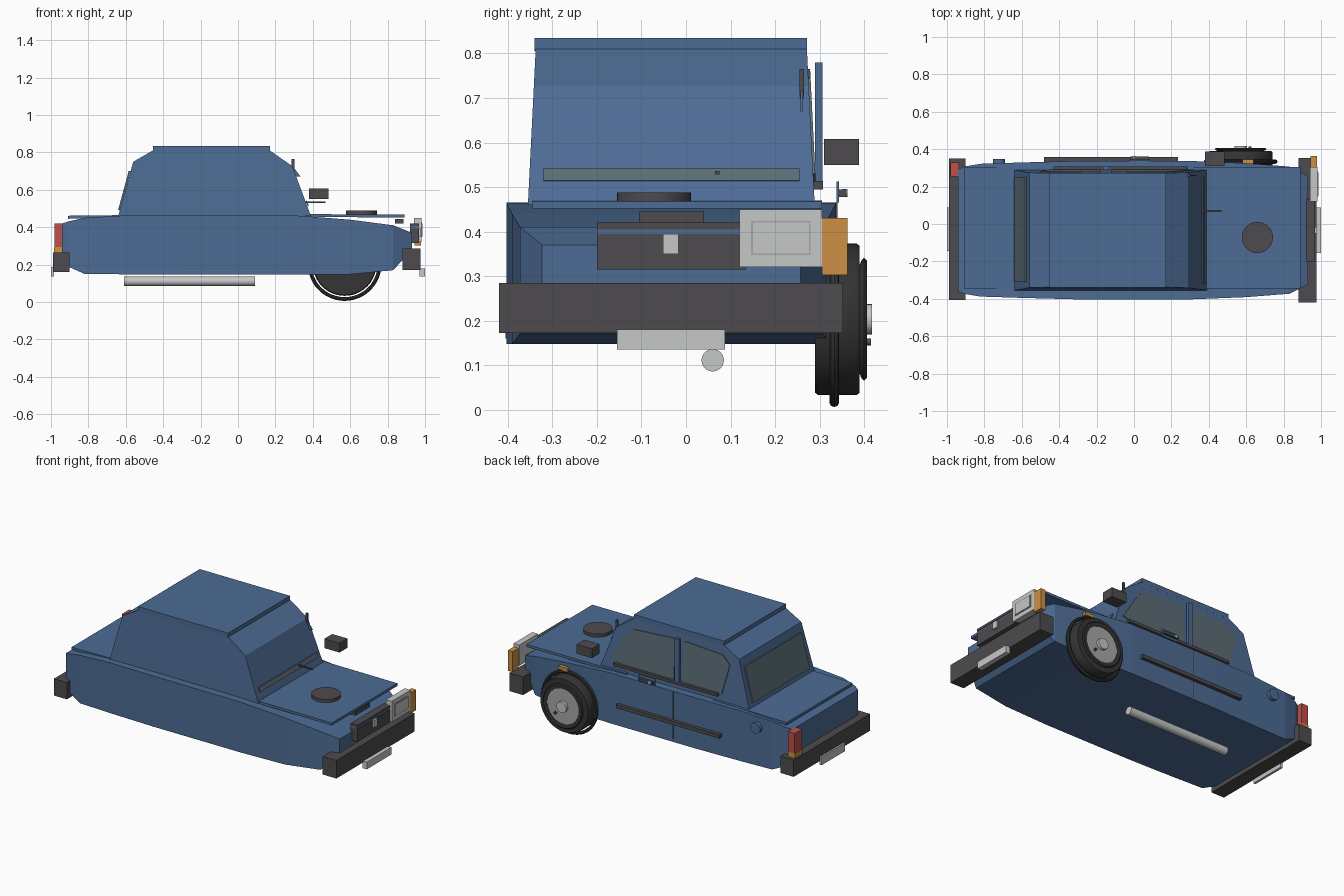
import bpy, bmesh, math
from mathutils import Vector


def mat(name, col):
    m = bpy.data.materials.new(name)
    m.diffuse_color = (*col, 1)
    return m


BLUE = mat("blue paint", (0.075, 0.15, 0.30))
DARK = mat("dark plastic", (0.075, 0.07, 0.075))
BLACK = mat("black rubber", (0.035, 0.035, 0.037))
LIGHT = mat("light grey", (0.56, 0.58, 0.57))
RIM = mat("rim grey", (0.38, 0.39, 0.38))
GLASS = mat("glass", (0.105, 0.155, 0.18))
ORANGE = mat("orange", (0.62, 0.28, 0.06))
RED = mat("red", (0.50, 0.08, 0.07))
CY = -0.033  # centre line of the body


def finish(name, bm, material, smooth=False):
    bmesh.ops.recalc_face_normals(bm, faces=bm.faces)
    me = bpy.data.meshes.new(name)
    bm.to_mesh(me)
    bm.free()
    me.materials.append(material)
    ob = bpy.data.objects.new(name, me)
    bpy.context.collection.objects.link(ob)
    if smooth:
        bpy.context.view_layer.objects.active = ob
        ob.select_set(True)
        bpy.ops.object.shade_smooth_by_angle(angle=math.radians(40))
        ob.select_set(False)
    return ob


def loft(name, rings, material, smooth=False, closed=False):
    """Skin equal-length rings of points; cap the ends unless closed."""
    bm = bmesh.new()
    vs = [[bm.verts.new(p) for p in r] for r in rings]
    n = len(rings[0])
    for a, b in list(zip(vs, vs[1:])) + ([(vs[-1], vs[0])] if closed else []):
        for i in range(n):
            bm.faces.new((a[i], a[(i + 1) % n], b[(i + 1) % n], b[i]))
    if not closed:
        bm.faces.new(vs[0])
        bm.faces.new(vs[-1])
    return finish(name, bm, material, smooth)


def box(name, x, y, z, material):
    rings = [[(a, y[0], z[0]), (a, y[1], z[0]), (a, y[1], z[1]), (a, y[0], z[1])] for a in x]
    return loft(name, rings, material)


def disc(name, centre, axis, r, depth, material, n=40):
    """Cylinder centred on a point along axis 0, 1 or 2."""
    rings = []
    for s in (-0.5, 0.5):
        ring = []
        for i in range(n):
            t = 2 * math.pi * i / n
            o = [r * math.cos(t), r * math.sin(t)]
            o.insert(axis, s * depth)
            ring.append(Vector(centre) + Vector(o))
        rings.append(ring)
    return loft(name, rings, material, True)


def ring_y(name, centre, profile, material, n=48):
    """Closed (radius, y) profile turned about an axis parallel to y."""
    rings = []
    for i in range(n):
        t = 2 * math.pi * i / n
        rings.append([(centre[0] + r * math.cos(t), y, centre[1] + r * math.sin(t)) for r, y in profile])
    return loft(name, rings, material, True, True)


def extrude_plate(name, pts, offset, material):
    off = Vector(offset)
    return loft(name, [pts, [Vector(p) + off for p in pts]], material)


# Lower body: x, half width, bottom, top
stations = [(-0.94, 0.325, 0.25, 0.42), (-0.91, 0.34, 0.19, 0.43), (-0.82, 0.355, 0.15, 0.45),
            (-0.6, 0.362, 0.148, 0.463), (-0.3, 0.37, 0.148, 0.465), (0.3, 0.37, 0.148, 0.463),
            (0.6, 0.358, 0.148, 0.44), (0.83, 0.34, 0.17, 0.41), (0.93, 0.29, 0.28, 0.37)]
loft("body", [[(x, CY - w, b), (x, CY + w, b), (x, CY + w, t), (x, CY - w, t)]
              for x, w, b, t in stations], BLUE)

# Cabin: side profile with sides leaning in
prof = [(-0.64, 0.46), (-0.56, 0.75), (-0.455, 0.81), (0.17, 0.81), (0.29, 0.727), (0.39, 0.46)]


def half(z):
    return 0.322 - (z - 0.46) * 0.05


loft("cabin", [[(x, CY + s * half(z), z) for x, z in prof] for s in (-1, 1)], BLUE)
box("roof_panel", (-0.455, 0.17), (-0.34, 0.272), (0.805, 0.835), BLUE)

# Hood and trunk lids
for name, pts in (("hood_lid", [(0.2, 0.455), (0.89, 0.452), (0.89, 0.468), (0.2, 0.47)]),
                  ("trunk_lid", [(-0.91, 0.445), (-0.4, 0.45), (-0.4, 0.467), (-0.91, 0.461)])):
    extrude_plate(name, [(x, -0.345, z) for x, z in pts], (0, 0.65, 0), BLUE)

# Windscreen strip and rear window lying on the sloped cabin ends
extrude_plate("windscreen_strip", [(0.373, -0.32, 0.513), (0.373, 0.255, 0.513),
                                   (0.363, 0.255, 0.54), (0.363, -0.32, 0.54)], (0.006, 0, 0.002), GLASS)
extrude_plate("rear_window", [(-0.632, -0.31, 0.49), (-0.632, 0.25, 0.49),
                              (-0.575, 0.25, 0.70), (-0.575, -0.31, 0.70)], (-0.009, 0, 0.002), GLASS)

# Side windows on the left side
for name, pts in (("front_side_window", [(0.32, 0.53), (0.21, 0.70), (0.17, 0.745), (-0.12, 0.765), (-0.12, 0.50), (0.27, 0.515)]),
                  ("rear_side_window", [(-0.18, 0.765), (-0.45, 0.75), (-0.50, 0.70), (-0.45, 0.51), (-0.18, 0.50)])):
    extrude_plate(name, [(x, CY + half(z) - 0.002, z) for x, z in pts], (0, 0.007, 0), GLASS)
box("door_pillar", (-0.165, -0.135), (0.29, 0.307), (0.5, 0.78), BLUE)
box("window_sill_trim", (-0.43, 0.29), (0.285, 0.308), (0.495, 0.513), DARK)
box("window_corner_bar", (0.287, 0.301), (0.255, 0.265), (0.67, 0.765), DARK)
extrude_plate("window_corner_triangle", [(0.29, 0.257, 0.73), (0.29, 0.257, 0.67), (0.335, 0.257, 0.67)], (0, 0.006, 0), BLUE)

# Left side trim, door seam, handle and fuel cap
box("side_trim", (-0.48, 0.235), (0.33, 0.357), (0.265, 0.288), DARK)
box("door_seam", (-0.148, -0.143), (0.33, 0.34), (0.165, 0.465), DARK)
box("handle_plate", (-0.025, 0.085), (0.338, 0.344), (0.465, 0.512), BLUE)
box("door_handle", (-0.02, 0.08), (0.343, 0.36), (0.478, 0.495), DARK)
disc("handle_lock", (0.0, 0.357, 0.487), 1, 0.009, 0.012, LIGHT, 16)
disc("fuel_cap", (-0.722, 0.335, 0.39), 1, 0.033, 0.024, BLUE, 24)
box("side_marker", (0.58, 0.64), (0.31, 0.345), (0.395, 0.415), ORANGE)

# Mirror, wiper and hood disc
box("mirror", (0.38, 0.485), (0.31, 0.388), (0.55, 0.608), DARK)
box("wiper", (0.35, 0.467), (0.065, 0.075), (0.528, 0.536), DARK)
disc("hood_disc", (0.66, -0.072, 0.475), 2, 0.083, 0.026, DARK)

# Front wheel
C = (0.57, 0.203)
ring_y("tire", C, [(0.10, 0.29), (0.165, 0.29), (0.17, 0.297), (0.17, 0.383), (0.165, 0.39), (0.10, 0.39)], BLACK)
ring_y("tire_hoop", C, [(0.187 + 0.01 * math.cos(a * math.pi / 4), 0.333 + 0.011 * math.sin(a * math.pi / 4))
                        for a in range(8)], BLACK)
ring_y("rim_edge", C, [(0.11, 0.385), (0.132, 0.394), (0.138, 0.4), (0.132, 0.406), (0.11, 0.404)], BLACK)
disc("wheel_back", (C[0], 0.335, C[1]), 1, 0.12, 0.085, BLACK)
disc("rim_disc", (C[0], 0.39, C[1]), 1, 0.113, 0.022, RIM)
disc("hub_cap", (C[0], 0.408, C[1]), 1, 0.034, 0.02, LIGHT, 24)
disc("valve", (C[0] + 0.05, 0.408, 0.152), 1, 0.008, 0.014, DARK, 12)

# Bumpers and number plates
box("front_bumper", (0.88, 0.975), (-0.42, 0.353), (0.172, 0.285), DARK)
box("rear_bumper", (-0.99, -0.9), (-0.405, 0.35), (0.16, 0.265), DARK)
box("front_plate", (0.97, 1.0), (-0.155, 0.088), (0.135, 0.18), LIGHT)
box("rear_plate", (-1.0, -0.985), (-0.145, 0.088), (0.135, 0.187), LIGHT)

# Front lamps and grille
box("headlight", (0.94, 0.98), (0.12, 0.305), (0.32, 0.45), LIGHT)
box("headlight_frame", (0.978, 0.983), (0.146, 0.28), (0.347, 0.424), RIM)
box("headlight_lens", (0.98, 0.986), (0.15, 0.276), (0.351, 0.42), LIGHT)
box("front_indicator", (0.945, 0.978), (0.305, 0.363), (0.302, 0.43), ORANGE)
box("grille", (0.92, 0.968), (-0.2, 0.135), (0.315, 0.394), DARK)
box("grille_gap", (0.92, 0.965), (-0.2, 0.135), (0.394, 0.405), BLUE)
box("grille_top", (0.92, 0.968), (-0.2, 0.13), (0.405, 0.42), DARK)
box("grille_badge", (0.965, 0.978), (-0.052, -0.017), (0.35, 0.394), LIGHT)
box("hood_vent", (0.84, 0.885), (-0.105, 0.04), (0.42, 0.445), DARK)

# Tail lamp
box("tail_lamp", (-0.982, -0.935), (0.255, 0.328), (0.295, 0.42), RED)
box("tail_indicator", (-0.985, -0.935), (0.255, 0.328), (0.262, 0.295), ORANGE)

# Pipe under the floor
disc("exhaust_pipe", (-0.26, 0.06, 0.111), 0, 0.025, 0.70, LIGHT, 32)
